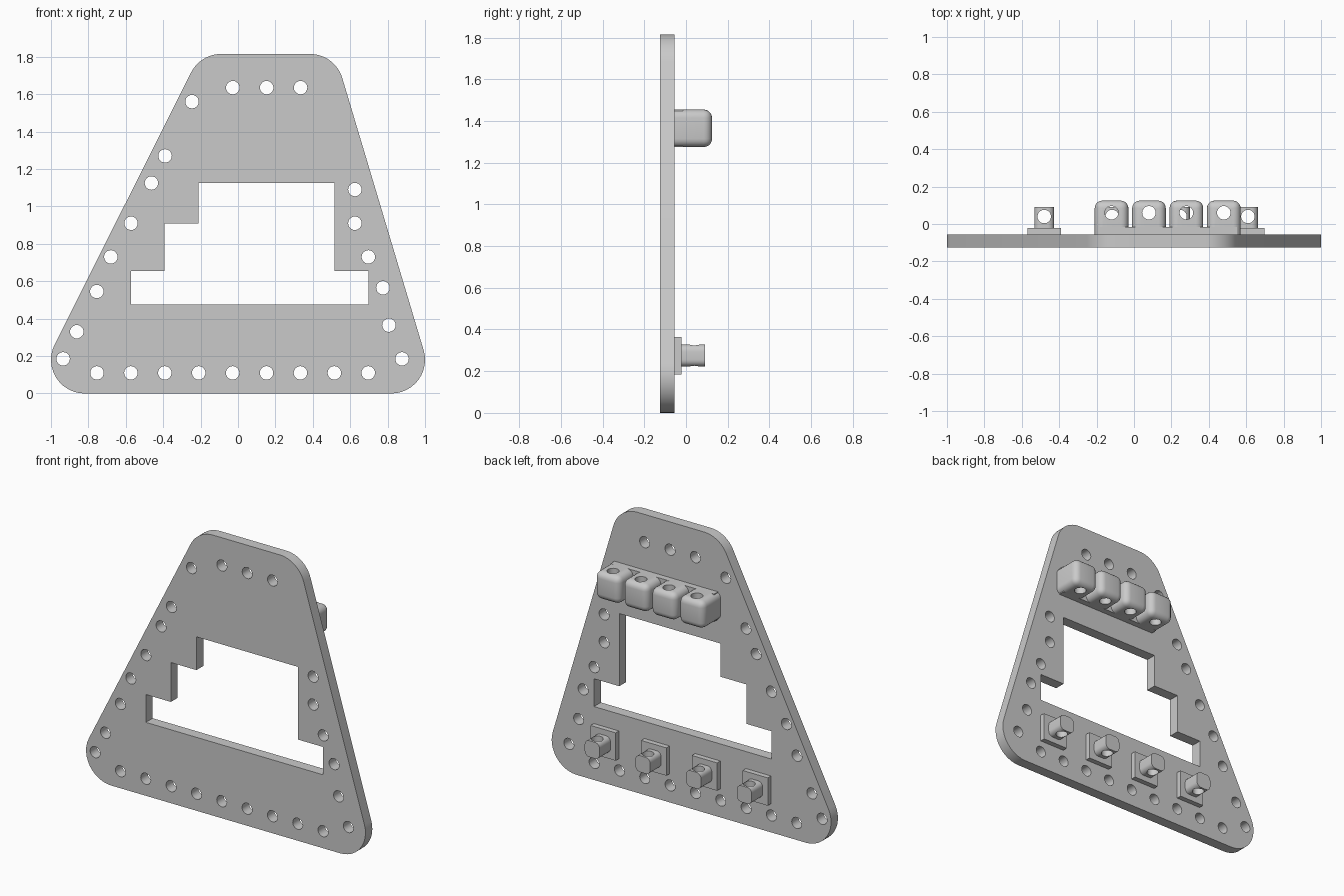
import bpy
import bmesh
from math import sin, cos, pi, atan2
from mathutils import Matrix, Vector

if "Cube" in bpy.data.objects:
    bpy.data.objects.remove(bpy.data.objects["Cube"])

GREY = (0.59, 0.59, 0.59, 1)
grey = bpy.data.materials.new("plain grey")
grey.use_nodes = True
grey.diffuse_color = GREY
grey.node_tree.nodes["Principled BSDF"].inputs["Base Color"].default_value = GREY

BACK = -0.055      # rear surface of the plate
THICK = 0.07
HOLE = 0.036


def finish(name, bm):
    mesh = bpy.data.meshes.new(name)
    bmesh.ops.recalc_face_normals(bm, faces=bm.faces)
    bm.to_mesh(mesh)
    bm.free()
    mesh.materials.append(grey)
    obj = bpy.data.objects.new(name, mesh)
    bpy.context.collection.objects.link(obj)
    return obj


def activate(obj):
    bpy.ops.object.select_all(action='DESELECT')
    obj.select_set(True)
    bpy.context.view_layer.objects.active = obj


def smooth(obj):
    activate(obj)
    bpy.ops.object.shade_smooth_by_angle(angle=pi / 6)


def box(name, x, y, z, bevel=0, rounded=None):
    """Box from (min, max) ranges; bevels the edges that the rule picks."""
    bm = bmesh.new()
    size = [b - a for a, b in (x, y, z)]
    mid = [(a + b) / 2 for a, b in (x, y, z)]
    bmesh.ops.create_cube(bm, size=1, matrix=Matrix.Translation(mid) @ Matrix.Diagonal((*size, 1)))
    if rounded:
        edges = [e for e in bm.edges if rounded(*(v.co.y > mid[1] for v in e.verts))]
        bmesh.ops.bevel(bm, geom=edges, offset=bevel, segments=5, profile=0.5, affect='EDGES')
    return finish(name, bm)


def drill(obj, x, y, z):
    """Cut a vertical hole through a part."""
    bm = bmesh.new()
    bmesh.ops.create_cone(bm, cap_ends=True, segments=32, radius1=HOLE, radius2=HOLE,
                          depth=0.5, matrix=Matrix.Translation((x, y, z)))
    cutter = finish("drill_cutter", bm)
    cutter.hide_render = True
    mod = obj.modifiers.new("hole", 'BOOLEAN')
    mod.operation, mod.solver, mod.object = 'DIFFERENCE', 'EXACT', cutter
    activate(obj)
    bpy.ops.object.modifier_apply(modifier=mod.name)
    bpy.data.objects.remove(cutter)
    smooth(obj)


def rounded_outline(centres, radius, steps=12):
    """Outline around equal circles listed counter-clockwise."""
    pts, n = [], len(centres)
    for i, c in enumerate(centres):
        c = Vector(c)
        d0 = c - Vector(centres[i - 1])
        d1 = Vector(centres[(i + 1) % n]) - c
        a0 = atan2(-d0.x, d0.y)
        sweep = (atan2(-d1.x, d1.y) - a0) % (2 * pi)
        for k in range(steps + 1):
            a = a0 + sweep * k / steps
            pts.append((c.x + radius * cos(a), c.y + radius * sin(a)))
    return pts


# Plate: rounded trapezium with a stepped window and round holes
outline = rounded_outline([(-0.82, 0.18), (0.82, 0.18), (0.385, 1.635), (-0.09, 1.635)], 0.18)
window = [(-0.572, 0.475), (0.697, 0.475), (0.697, 0.655), (0.516, 0.655), (0.516, 1.125),
          (-0.21, 1.125), (-0.21, 0.91), (-0.393, 0.91), (-0.393, 0.655), (-0.572, 0.655)]
holes = [(-0.754 + 0.1813 * i, 0.11) for i in range(9)]
holes += [(-0.028 + 0.1813 * i, 1.635) for i in range(3)]
holes += [(-0.935, 0.185), (-0.862, 0.33), (-0.755, 0.545), (-0.68, 0.73), (-0.572, 0.91),
          (-0.463, 1.125), (-0.39, 1.27), (-0.246, 1.56)]
holes += [(0.625, 1.09), (0.625, 0.91), (0.697, 0.73), (0.775, 0.565), (0.807, 0.365), (0.877, 0.185)]
loops = [outline, window]
for hx, hz in holes:
    loops.append([(hx + HOLE * cos(k * pi / 12), hz + HOLE * sin(k * pi / 12)) for k in range(24)])

curve = bpy.data.curves.new("plate_profile", 'CURVE')
curve.dimensions = '2D'
curve.fill_mode = 'BOTH'
curve.extrude = THICK / 2
for loop in loops:
    spline = curve.splines.new('POLY')
    spline.points.add(len(loop) - 1)
    for p, (px, pz) in zip(spline.points, loop):
        p.co = (px, pz, 0, 1)
    spline.use_cyclic_u = True
profile = bpy.data.objects.new("plate_profile", curve)
bpy.context.collection.objects.link(profile)
bpy.context.view_layer.update()
bm = bmesh.new()
bm.from_mesh(profile.evaluated_get(bpy.context.evaluated_depsgraph_get()).to_mesh())
bmesh.ops.remove_doubles(bm, verts=bm.verts, dist=0.0001)
bm.transform(Matrix.Translation((0, BACK - THICK / 2, 0)) @ Matrix.Rotation(pi / 2, 4, 'X'))
bpy.data.objects.remove(profile)
smooth(finish("plate", bm))

# Upper row: blocks rounded away from the plate, on a shared strip, drilled vertically
box("block_strip", (-0.19, 0.55), (BACK, -0.015), (1.275, 1.455))
for i in range(4):
    cx = -0.12 + 0.2 * i
    block = box(f"block_{i + 1}", (cx - 0.09, cx + 0.09), (BACK, 0.125), (1.275, 1.455),
                0.04, lambda a, b: a or b)
    drill(block, cx, 0.06, 1.365)

# Lower row: square pads with drilled pegs, rounded along their length
for i in range(4):
    cx = -0.48 + 0.363 * i
    box(f"peg_pad_{i + 1}", (cx - 0.09, cx + 0.09), (BACK, -0.022), (0.185, 0.365))
    peg = box(f"peg_{i + 1}", (cx - 0.053, cx + 0.053), (-0.022, 0.09), (0.222, 0.328),
              0.032, lambda a, b: a != b)
    drill(peg, cx, 0.04, 0.275)
